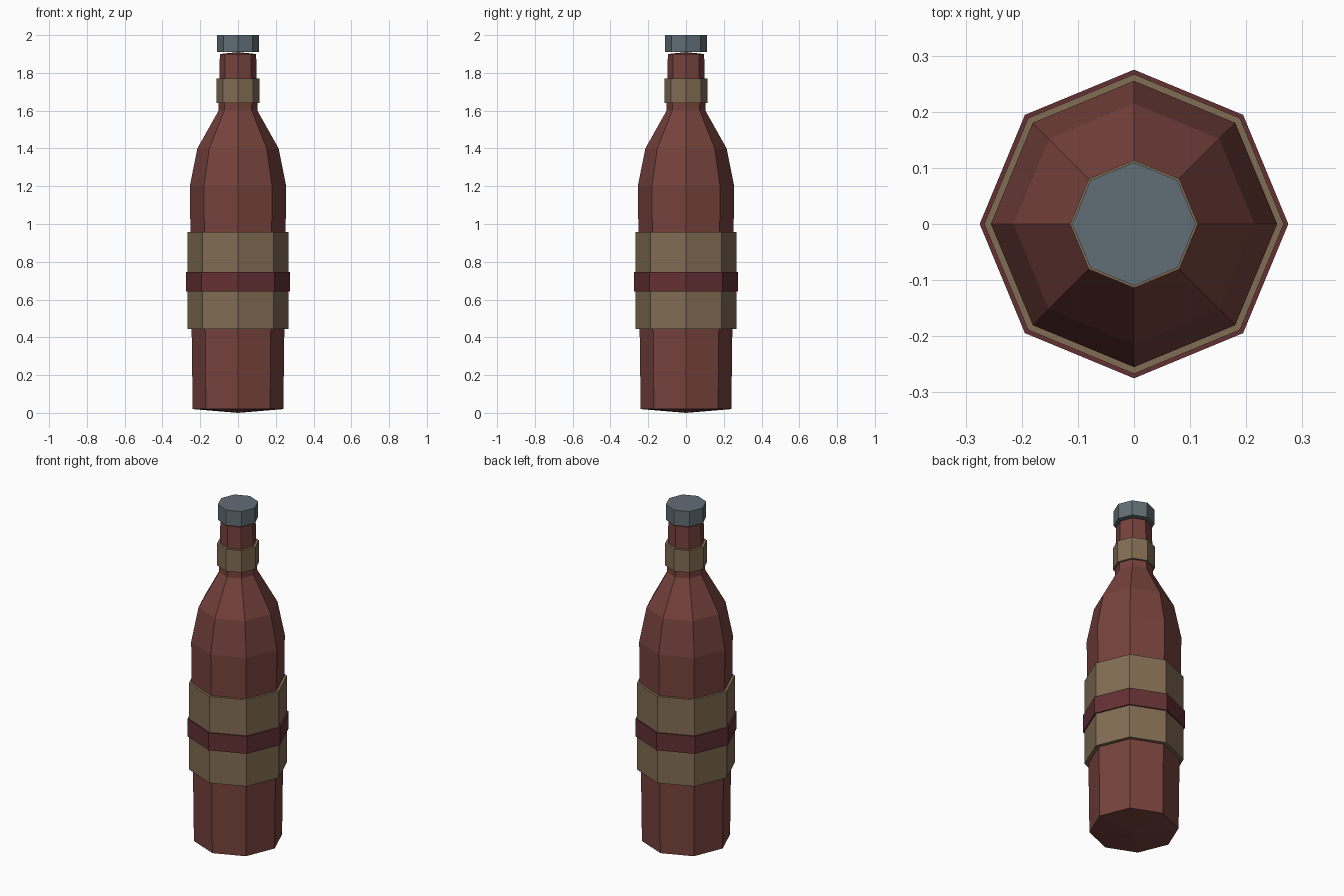
import bpy, math

if "Cube" in bpy.data.objects:
    bpy.data.objects.remove(bpy.data.objects["Cube"])

SIDES = 8


def material(name, rgb):
    m = bpy.data.materials.new(name)
    m.diffuse_color = (*rgb, 1)
    m.use_nodes = True
    m.node_tree.nodes["Principled BSDF"].inputs["Base Color"].default_value = m.diffuse_color
    return m


def lathe(name, profile, mat):
    """Spin (radius, z) points into a closed flat-faced solid; radius 0 ends make a tip."""
    verts, rings = [], []
    for r, z in profile:
        n = SIDES if r > 0 else 1
        rings.append([len(verts) + i for i in range(n)])
        verts += [(r * math.cos(math.tau * i / SIDES), r * math.sin(math.tau * i / SIDES), z)
                  for i in range(n)]
    faces = []
    for low, high in zip(rings, rings[1:]):
        for i in range(SIDES):
            j = (i + 1) % SIDES
            if len(low) == 1:
                faces.append((low[0], high[j], high[i]))
            elif len(high) == 1:
                faces.append((low[i], low[j], high[0]))
            else:
                faces.append((low[i], low[j], high[j], high[i]))
    if len(rings[0]) > 1:
        faces.append(rings[0][::-1])
    if len(rings[-1]) > 1:
        faces.append(rings[-1])
    mesh = bpy.data.meshes.new(name)
    mesh.from_pydata(verts, [], faces)
    mesh.materials.append(mat)
    obj = bpy.data.objects.new(name, mesh)
    bpy.context.collection.objects.link(obj)
    return obj


def band(name, radius, bottom, top, mat):
    return lathe(name, [(radius, bottom), (radius, top)], mat)


glass = material("brown_glass", (0.18, 0.054, 0.045))
paper = material("tan_paper", (0.22, 0.15, 0.087))
stripe = material("dark_red", (0.125, 0.03, 0.034))
metal = material("grey_metal", (0.12, 0.155, 0.18))

# Bottle with shallow pointed base
lathe("bottle", [(0, 0), (0.24, 0.02), (0.255, 1.2), (0.215, 1.4), (0.103, 1.6),
                 (0.096, 1.9), (0, 1.91)], glass)

# Labels and cap
band("body_label", 0.267, 0.445, 0.957, paper)
band("label_stripe", 0.275, 0.642, 0.745, stripe)
band("neck_label", 0.114, 1.64, 1.77, paper)
band("cap", 0.11, 1.91, 2.0, metal)
